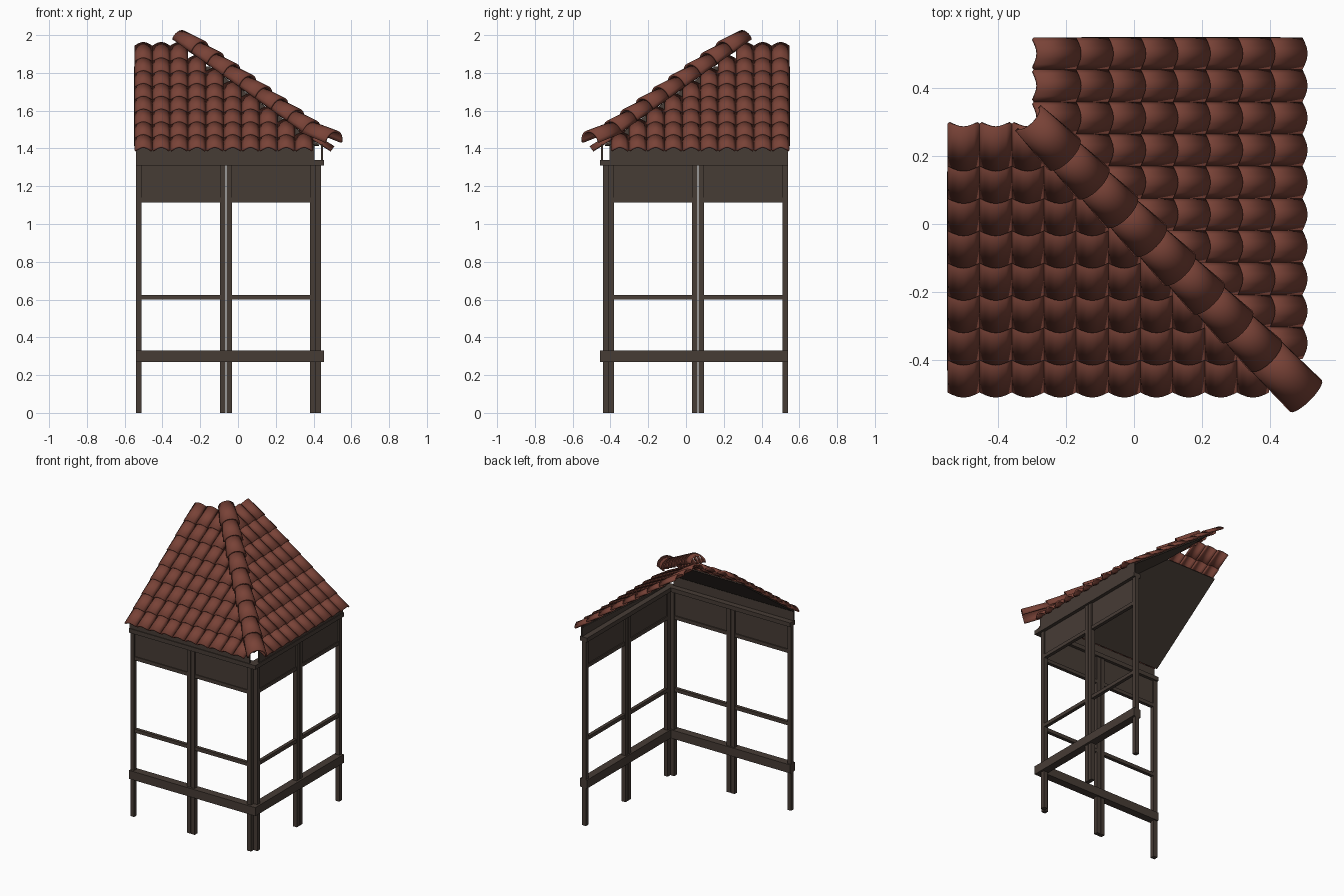
import bpy, bmesh, math
from mathutils import Matrix, Vector

if "Cube" in bpy.data.objects:
    bpy.data.objects.remove(bpy.data.objects["Cube"])

def material(name, col):
    m = bpy.data.materials.new(name)
    m.diffuse_color = (*col, 1)
    m.use_nodes = True
    m.node_tree.nodes["Principled BSDF"].inputs["Base Color"].default_value = m.diffuse_color
    return m

WOOD = material("dark_wood", (0.062, 0.045, 0.036))
TILE = material("clay_tile", (0.19, 0.055, 0.038))
# reflection across the hip plane: (x, y) -> (-y, -x)
FLIP = Matrix(((0, -1, 0, 0), (-1, 0, 0, 0), (0, 0, 1, 0), (0, 0, 0, 1)))
SLOPE = 0.713

def make(name, bm, mat, mirrored=True, thick=0, smooth=False):
    me = bpy.data.meshes.new(name)
    bm.to_mesh(me)
    bm.free()
    me.materials.append(mat)
    meshes = [("front_" + name if mirrored else name, me)]
    if mirrored:
        other = me.copy()
        other.transform(FLIP)
        other.flip_normals()
        meshes.append(("right_" + name, other))
    for n, m in meshes:
        ob = bpy.data.objects.new(n, m)
        bpy.context.collection.objects.link(ob)
        bpy.ops.object.select_all(action='DESELECT')
        ob.select_set(True)
        bpy.context.view_layer.objects.active = ob
        if smooth:
            bpy.ops.object.shade_smooth_by_angle(angle=math.radians(40))
        if thick:
            s = ob.modifiers.new("thickness", 'SOLIDIFY')
            s.thickness = thick
            s.offset = -1

def box(name, x0, x1, y0, y1, z0, z1):
    bm = bmesh.new()
    bmesh.ops.create_cube(bm, size=1)
    for v in bm.verts:
        v.co = ((x0 + x1) / 2 + v.co.x * (x1 - x0),
                (y0 + y1) / 2 + v.co.y * (y1 - y0),
                (z0 + z1) / 2 + v.co.z * (z1 - z0))
    make(name, bm, WOOD)

def strip(bm, low, high):
    a = [bm.verts.new(p) for p in low]
    b = [bm.verts.new(p) for p in high]
    for i in range(len(a) - 1):
        bm.faces.new((a[i], a[i + 1], b[i + 1], b[i]))

# posts
for n, x0, x1 in (("end_post", -.54, -.51), ("middle_post_a", -.095, -.066),
                  ("middle_post_b", -.062, -.033), ("corner_post", .38, .41)):
    box(n, x0, x1, -.44, -.41, 0, 1.31)

# beams and the board closing the gap under the eave
box("lower_beam", -.54, .455, -.455, -.40, .27, .33)
box("top_beam", -.54, .455, -.455, -.40, 1.31, 1.34)
box("eave_board", -.54, .405, -.45, -.44, 1.34, 1.42)

# rails and framed panels in each bay
for n, x0, x1 in (("outer", -.51, -.095), ("inner", -.033, .38)):
    box(n + "_rail", x0, x1, -.437, -.413, .60, .625)
    box(n + "_panel", x0, x1, -.431, -.421, 1.135, 1.31)
    box(n + "_panel_sill", x0, x1, -.437, -.413, 1.115, 1.14)

# sloped roof deck below the tiles
bm = bmesh.new()
bm.faces.new([bm.verts.new((x, y, 1.366 + SLOPE * (y + .505))) for x, y in
              ((-.55, -.43), (.43, -.43), (-.15, .15), (-.55, .15))])
make("roof_deck", bm, WOOD, thick=.008)

# overlapping arched tiles, one fewer in each row towards the top
bm = bmesh.new()
PITCH, STEP, LENGTH, N = .0945, .095, .125, 6
normal = Vector((0, -SLOPE, 1)).normalized()
for r in range(8):
    y = -.495 + STEP * r
    z = 1.391 + SLOPE * STEP * r
    for c in range(10 - r):
        x = -.548 + PITCH * c
        ends = []
        for dy, dz, h in ((0, 0, .026), (LENGTH, .079, .024)):
            ends.append([Vector((x + PITCH * i / N, y + dy, z + dz))
                         + normal * h * math.sin(math.pi * i / N)
                         for i in range(N + 1)])
        strip(bm, *ends)
make("roof_tiles", bm, TILE, thick=.011, smooth=True)

# tapered half-round tiles along the hip, the lowest one flatter
bm = bmesh.new()
side = Vector((1, 1, 0)).normalized()

def hip_tile(lo, hi, r_lo, r_hi):
    n = side.cross(hi - lo).normalized()
    arcs = [[p + r * (side * math.cos(t) + n * math.sin(t))
             for t in [math.pi * (1 - i / 10) for i in range(11)]]
            for p, r in ((lo, r_lo), (hi, r_hi))]
    strip(bm, *arcs)

def hip(x, lift=0):
    return Vector((x, -x, 1.405 + SLOPE * (.5 - x) + lift))

hip_tile(Vector((.505, -.505, 1.432)), Vector((.365, -.365, 1.488)), .066, .062)
for k in range(8):
    x = .385 - .0845 * k
    hip_tile(hip(x, .003), hip(x - .105, -.005), .066, .053)
make("hip_tiles", bm, TILE, mirrored=False, thick=.011, smooth=True)
